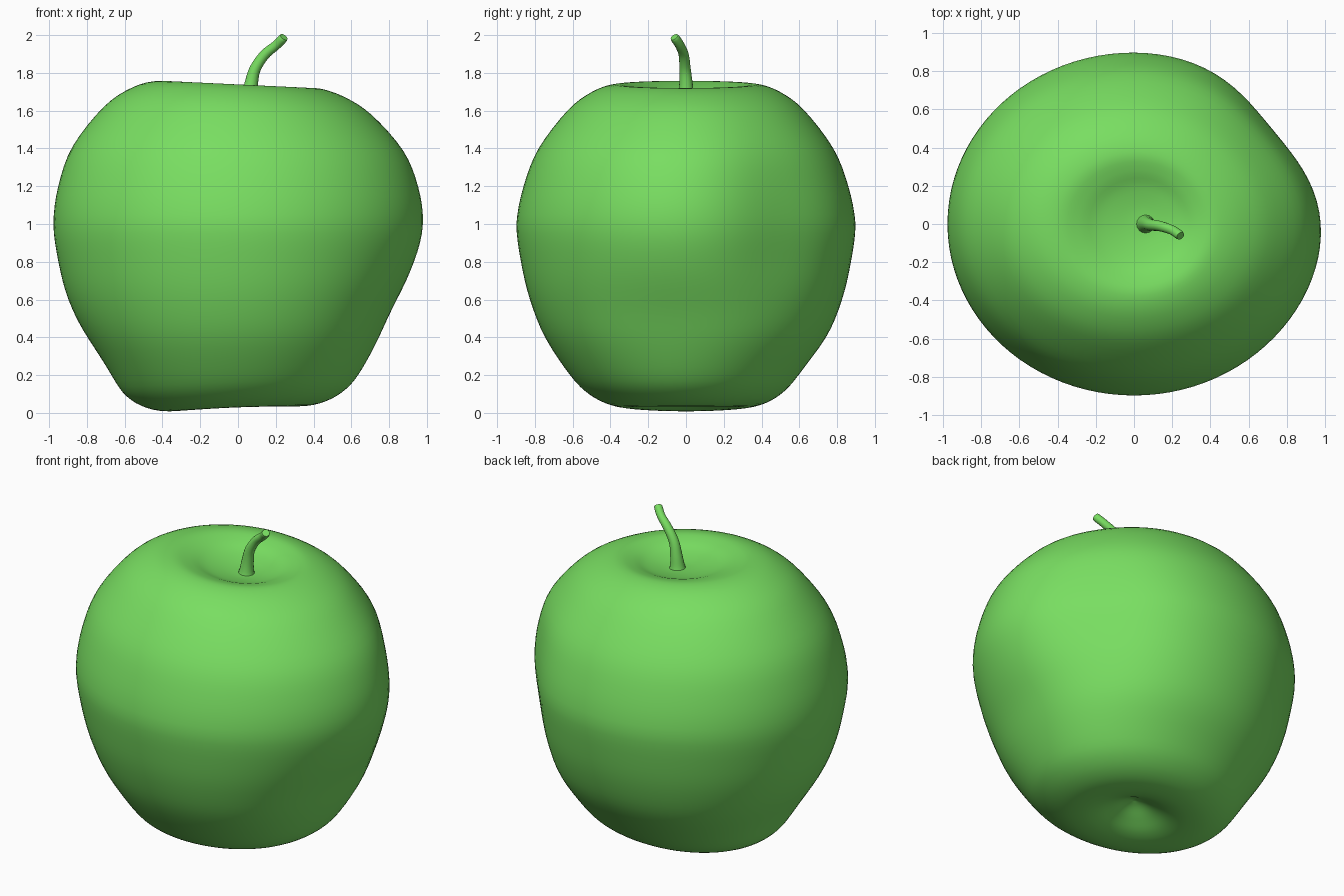
import bpy, bmesh, math
from mathutils import Vector

if "Cube" in bpy.data.objects:
    bpy.data.objects.remove(bpy.data.objects["Cube"])

green = bpy.data.materials.new("apple green")
green.diffuse_color = (0.19, 0.73, 0.12, 1)
green.use_nodes = True
green.node_tree.nodes["Principled BSDF"].inputs["Base Color"].default_value = green.diffuse_color


def smooth_path(points, steps):
    """Catmull-Rom interpolation through a list of tuples."""
    p = [Vector(q) for q in points]
    p = [2 * p[0] - p[1]] + p + [2 * p[-1] - p[-2]]
    out = []
    for i in range(1, len(p) - 2):
        a, b, c, d = p[i - 1:i + 3]
        for k in range(steps):
            t = k / steps
            out.append(0.5 * (2 * b + (c - a) * t + (2 * a - 5 * b + 4 * c - d) * t * t
                              + (3 * b - a - 3 * c + d) * t ** 3))
    return out + [p[-2]]


def make_object(name, rings, start, end):
    """Skin closed rings of points, ending in a point at both ends."""
    bm = bmesh.new()
    loops = [[bm.verts.new(v) for v in ring] for ring in rings]
    n = len(loops[0])
    for lo, hi in zip(loops, loops[1:]):
        for i in range(n):
            j = (i + 1) % n
            bm.faces.new((lo[i], lo[j], hi[j], hi[i]))
    for loop, tip in ((loops[0], start), (loops[-1], end)):
        v = bm.verts.new(tip)
        for i in range(n):
            bm.faces.new((loop[i], loop[(i + 1) % n], v))
    bmesh.ops.recalc_face_normals(bm, faces=bm.faces)
    mesh = bpy.data.meshes.new(name)
    bm.to_mesh(mesh)
    bm.free()
    mesh.materials.append(green)
    obj = bpy.data.objects.new(name, mesh)
    bpy.context.collection.objects.link(obj)
    bpy.ops.object.select_all(action='DESELECT')
    obj.select_set(True)
    bpy.context.view_layer.objects.active = obj
    bpy.ops.object.shade_smooth_by_angle(angle=math.radians(45))
    return obj


# Apple body: (radius, height) from the bottom hollow to the stem hollow
profile = [(0, .14), (.06, .122), (.14, .085), (.23, .05), (.33, .037), (.45, .052),
           (.57, .105), (.68, .20), (.83, .40), (.92, .60), (.973, .80), (1, 1.0),
           (.973, 1.2), (.895, 1.4), (.725, 1.6), (.57, 1.70), (.43, 1.738),
           (.32, 1.722), (.22, 1.688), (.10, 1.665), (0, 1.66)]

# Soft dents and bulges: angle, height, angular spread, height spread, amount
dents = [(37, 1.00, 17, .40, -.075), (-7, 1.0, 20, .30, .012),
         (-7, .45, 26, .22, -.085), (180, .32, 25, .13, -.035),
         (180, .07, 30, .07, .03), (90, .2, 30, .12, -.03)]


def body_point(r, z, a):
    scale = 1
    for angle, height, spread, tall, amount in dents:
        da = (math.degrees(a) - angle + 180) % 360 - 180
        scale += amount * math.exp(-(da / spread) ** 2 / 2 - ((z - height) / tall) ** 2 / 2)
    x, y = .977 * r * scale * math.cos(a), .898 * r * scale * math.sin(a)
    top = max(0, z - 1) / .73
    low = max(0, 1 - z)
    y *= 1 - .06 * top * r
    # Rim leans down to the right, underside sags on the left
    z += .043 * (x - math.hypot(x, .2)) * low ** 3 - .047 * x * top ** 2
    if top > .6:
        x += .06 * max(0, 1 - r / .5)              # hollow sits off centre
    return (x, y, z)


SEG = 96
path = smooth_path(profile, 4)
rings = [[body_point(r, z, 2 * math.pi * i / SEG) for i in range(SEG)]
         for r, z in path[1:-1]]
make_object("apple_body", rings, body_point(*path[0], 0), body_point(*path[-1], 0))

# Curved stem: x, y, z, radius, flared where it meets the apple
stem = smooth_path([(.06, 0, 1.63, .06), (.062, 0, 1.67, .045), (.07, 0, 1.74, .036),
                    (.09, -.005, 1.82, .030), (.14, -.012, 1.895, .027),
                    (.20, -.032, 1.945, .025), (.235, -.055, 1.98, .025),
                    (.243, -.062, 1.990, .022)], 4)
rings = []
for i, p in enumerate(stem):
    d = (stem[min(i + 1, len(stem) - 1)] - stem[max(i - 1, 0)]).to_3d().normalized()
    side = d.cross(Vector((0, 1, 0))).normalized()
    up = side.cross(d)
    rings.append([p.to_3d() + p.w * (side * math.cos(t) + up * math.sin(t))
                  for t in (2 * math.pi * k / 16 for k in range(16))])
make_object("stem", rings, stem[0].to_3d(), stem[-1].to_3d())
